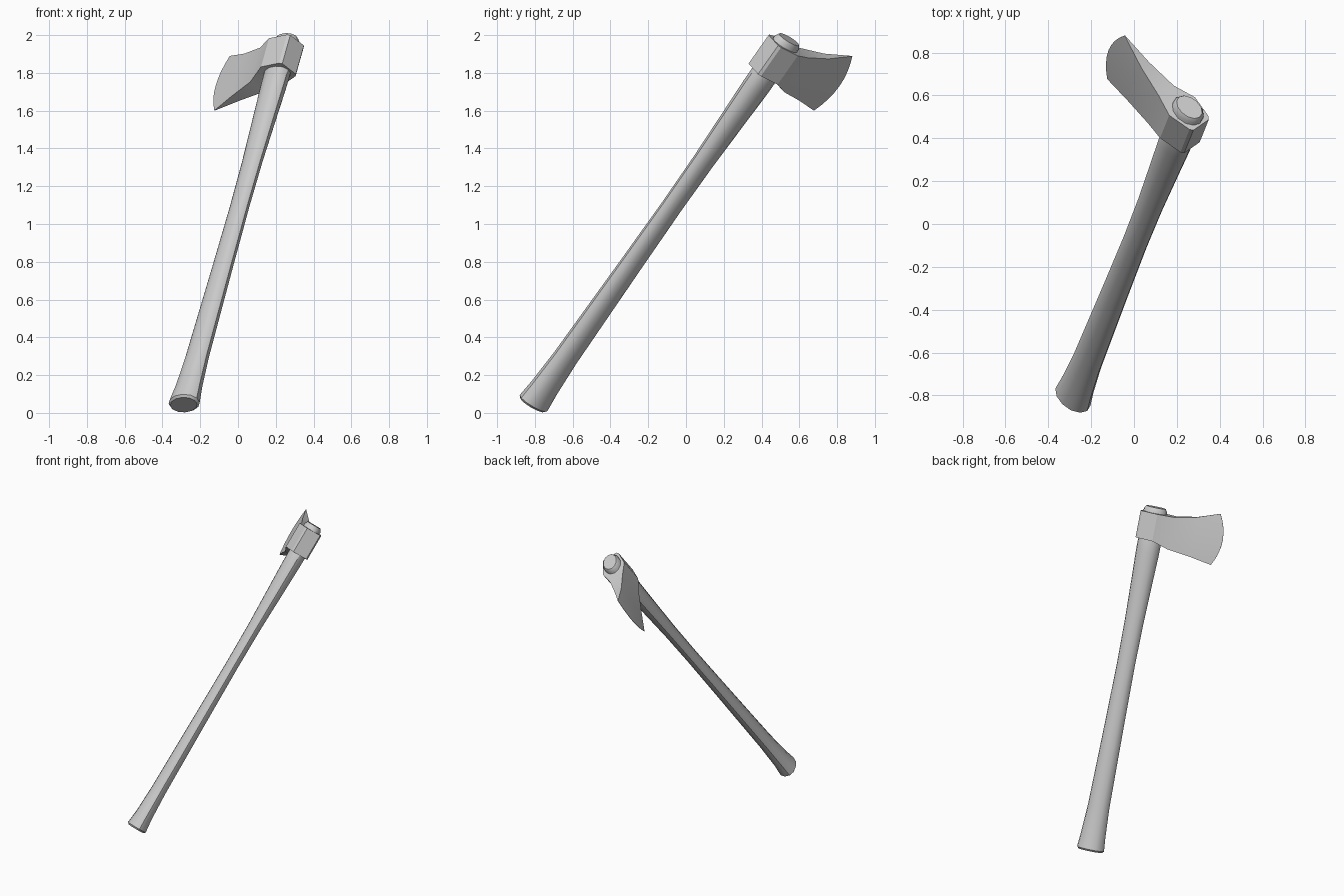
import bpy, bmesh, math
from mathutils import Matrix, Vector

if "Cube" in bpy.data.objects:
    bpy.data.objects.remove(bpy.data.objects["Cube"])

# Local frame: X toward the blade edge, Z along the handle
axis = Vector((0.225, 0.56, 0.797)).normalized()
blade = Vector((-0.685, 0.674, -0.277))
blade = (blade - axis * blade.dot(axis)).normalized()
side = axis.cross(blade)
FRAME = Matrix.Translation((-0.285, -0.807, 0.052)) @ Matrix((blade, side, axis)).transposed().to_4x4()


def loft(name, rings, angle):
    """Skin closed rings of equal length, cap both ends, place in the axe frame."""
    bm = bmesh.new()
    loops = [[bm.verts.new(p) for p in ring] for ring in rings]
    n = len(loops[0])
    for a, b in zip(loops, loops[1:]):
        for i in range(n):
            j = (i + 1) % n
            bm.faces.new((a[i], a[j], b[j], b[i]))
    bm.faces.new(loops[0][::-1])
    bm.faces.new(loops[-1])
    bmesh.ops.recalc_face_normals(bm, faces=bm.faces)
    mesh = bpy.data.meshes.new(name)
    bm.to_mesh(mesh)
    bm.free()
    mesh.transform(FRAME)
    obj = bpy.data.objects.new(name, mesh)
    bpy.context.collection.objects.link(obj)
    bpy.ops.object.select_all(action='DESELECT')
    obj.select_set(True)
    bpy.context.view_layer.objects.active = obj
    bpy.ops.object.shade_smooth_by_angle(angle=math.radians(angle))
    return obj


def oval(w, ru, rv, sides=12):
    return [(ru * math.cos(2 * math.pi * i / sides),
             rv * math.sin(2 * math.pi * i / sides), w) for i in range(sides)]


# Handle: oval shaft with flared butt, and a knob showing above the head
shaft = [(-0.012, 0.085, 0.060), (0.0, 0.097, 0.071), (0.10, 0.088, 0.060),
         (0.30, 0.077, 0.052), (0.50, 0.074, 0.050), (0.90, 0.068, 0.046),
         (1.30, 0.064, 0.043), (1.60, 0.067, 0.045), (1.90, 0.076, 0.054),
         (2.10, 0.083, 0.060), (2.395, 0.083, 0.064), (2.415, 0.070, 0.052)]
loft("handle", [oval(*r) for r in shaft], 35)

# Axe head: (u, half thickness, bottom, top, bulge) from the poll to the edge
stations = [(-0.092, 0.052, 2.187, 2.377, 0.0), (-0.078, 0.064, 2.187, 2.377, 0.0),
            (0.037, 0.087, 2.187, 2.377, 0.0), (0.145, 0.050, 2.150, 2.377, 0.0),
            (0.30, 0.026, 2.130, 2.408, 0.015), (0.456, 0.001, 2.102, 2.464, 0.05)]
ROWS = 8


def head_ring(u, half, lo, hi, bulge):
    col = []
    for k in range(ROWS + 1):
        s = 2 * k / ROWS - 1
        col.append((u + bulge * (1 - s * s), lo + (hi - lo) * k / ROWS))
    return ([(x, half, z) for x, z in col] + [(x, -half, z) for x, z in reversed(col)])


loft("axe_head", [head_ring(*s) for s in stations], 20)
